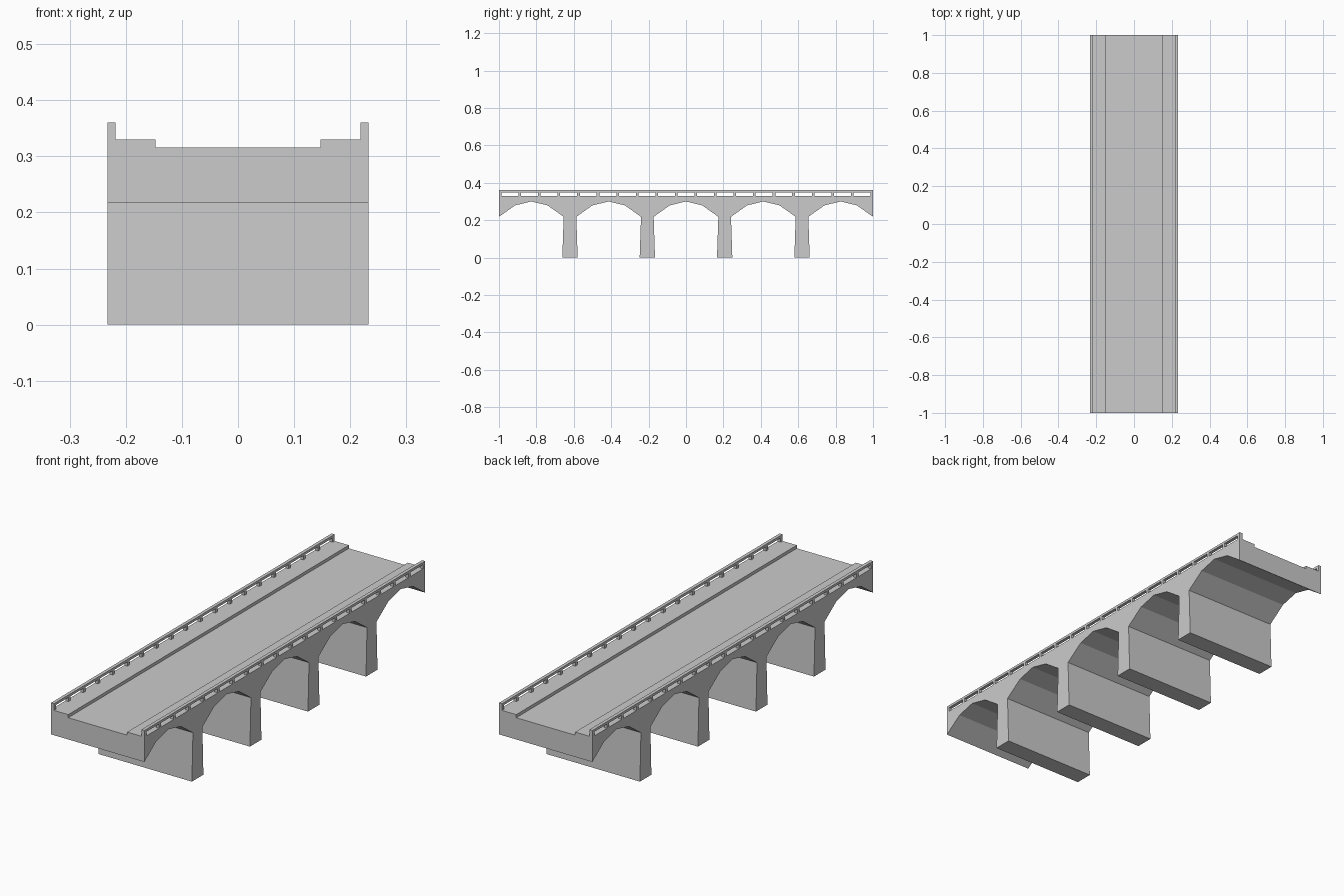
import bpy, bmesh

if "Cube" in bpy.data.objects:
    bpy.data.objects.remove(bpy.data.objects["Cube"])

HALF_W = 0.233      # half width of the bridge
ROAD_W = 0.147      # half width of the carriageway
ROAD_Z, WALK_Z = 0.316, 0.33
RAIL_Z, RAIL_T = 0.36, 0.015
BAY = 0.4135        # spacing of arches
PIER_FOOT = 0.041   # half thickness of a pier at the ground
ARCH = [(-0.173, 0.218), (-0.087, 0.279), (0, 0.30), (0.087, 0.279), (0.173, 0.218)]


def make_object(name, bm):
    bmesh.ops.recalc_face_normals(bm, faces=bm.faces)
    mesh = bpy.data.meshes.new(name)
    bm.to_mesh(mesh)
    bm.free()
    obj = bpy.data.objects.new(name, mesh)
    bpy.context.collection.objects.link(obj)
    return obj


def add_box(bm, x0, x1, y0, y1, z0, z1):
    verts = bmesh.ops.create_cube(bm, size=1)["verts"]
    for v in verts:
        v.co = (x1 if v.co.x > 0 else x0,
                y1 if v.co.y > 0 else y0,
                z1 if v.co.z > 0 else z0)


# Side profile: five faceted arches with tapered piers between them
profile = []
for i in range(-2, 3):
    c = i * BAY
    profile += [(c + y, z) for y, z in ARCH]
    if i < 2:
        pier = c + BAY / 2
        profile += [(pier - PIER_FOOT, 0), (pier + PIER_FOOT, 0)]
profile[0], profile[-1] = (-1, 0.218), (1, 0.218)
profile += [(1, WALK_Z), (-1, WALK_Z)]

# Bridge body: the profile extruded across the width
bm = bmesh.new()
face = bm.faces.new([bm.verts.new((-HALF_W, y, z)) for y, z in profile])
ext = bmesh.ops.extrude_face_region(bm, geom=[face])
moved = [g for g in ext["geom"] if isinstance(g, bmesh.types.BMVert)]
bmesh.ops.translate(bm, verts=moved, vec=(2 * HALF_W, 0, 0))
body = make_object("bridge_body", bm)

# Sunken carriageway, leaving a raised pavement on each side
bm = bmesh.new()
add_box(bm, -ROAD_W, ROAD_W, -1.1, 1.1, ROAD_Z, 0.5)
cutter = make_object("carriageway_cutter", bm)
cutter.hide_render = True
cutter.hide_set(True)
cut = body.modifiers.new("carriageway", "BOOLEAN")
cut.operation = "DIFFERENCE"
cut.solver = "EXACT"
cut.object = cutter
bpy.context.view_layer.objects.active = body
bpy.ops.object.modifier_apply(modifier=cut.name)
bpy.data.objects.remove(cutter)

# Parapet railings: top rail on evenly spaced posts
POST, OPENINGS, RAIL_BOTTOM = 0.014, 19, 0.349
pitch = (2 - POST) / OPENINGS
for side, name in ((-1, "left_railing"), (1, "right_railing")):
    x0, x1 = sorted((side * (HALF_W - RAIL_T), side * HALF_W))
    bm = bmesh.new()
    add_box(bm, x0, x1, -1, 1, RAIL_BOTTOM, RAIL_Z)
    for i in range(OPENINGS + 1):
        y = -1 + i * pitch
        add_box(bm, x0, x1, y, y + POST, WALK_Z, RAIL_BOTTOM)
    make_object(name, bm)
